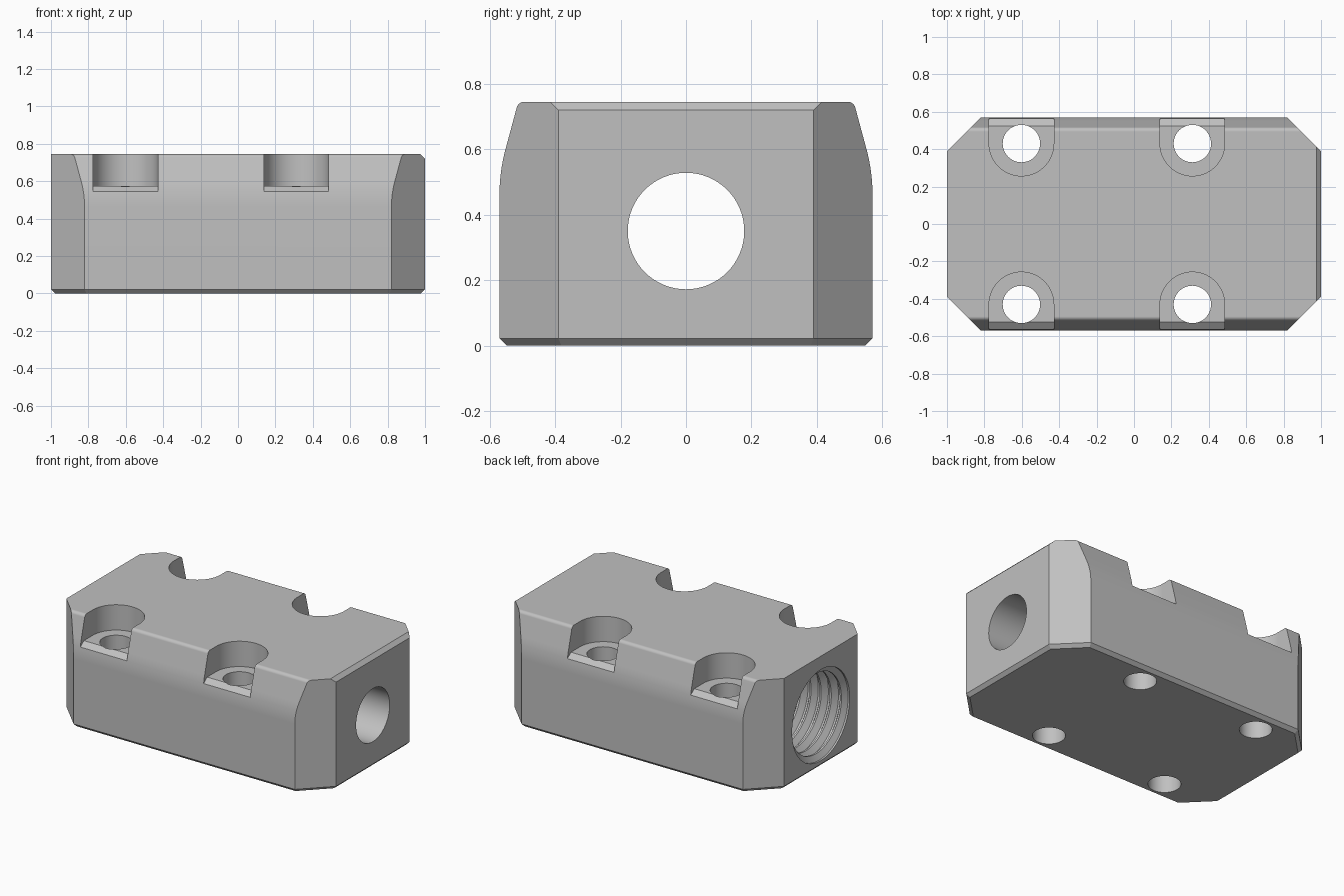
import bpy, bmesh, math
from mathutils import Vector

cube = bpy.data.objects.get("Cube")
if cube:
    bpy.data.objects.remove(cube, do_unlink=True)

steel = bpy.data.materials.new("plain_grey")
steel.use_nodes = True
GREY = (0.53, 0.53, 0.53, 1)
steel.diffuse_color = GREY
steel.node_tree.nodes["Principled BSDF"].inputs["Base Color"].default_value = GREY

HALF_X, HALF_Y, TOP = 1.0, 0.57, 0.745
CHAMFER = 0.022
BORE_Z = 0.35


def make_object(name, bm):
    bmesh.ops.recalc_face_normals(bm, faces=bm.faces)
    mesh = bpy.data.meshes.new(name)
    bm.to_mesh(mesh)
    bm.free()
    mesh.materials.append(steel)
    obj = bpy.data.objects.new(name, mesh)
    bpy.context.collection.objects.link(obj)
    return obj


def slice_off(bm, point, normal):
    """Remove everything beyond a plane and cap the cut."""
    geom = bm.verts[:] + bm.edges[:] + bm.faces[:]
    bmesh.ops.bisect_plane(bm, geom=geom, dist=1e-6, plane_co=point,
                           plane_no=Vector(normal).normalized(), clear_outer=True)
    bmesh.ops.holes_fill(bm, edges=[e for e in bm.edges if e.is_boundary], sides=0)


# Cross-section: straight side, gentle arc, 15 degree slope, rounded top edge
def arc(cy, cz, r, start, end, steps):
    for i in range(steps + 1):
        a = math.radians(start + (end - start) * i / steps)
        yield cy + r * math.cos(a), cz + r * math.sin(a)


side = [(HALF_Y, 0)]
side += arc(HALF_Y - 0.54, 0.46, 0.54, 0, 15, 8)
side += arc(0.494, TOP - 0.024, 0.024, 15, 90, 8)
section = side + [(-y, z) for y, z in reversed(side)]

bm = bmesh.new()
face = bm.faces.new([bm.verts.new((-HALF_X, y, z)) for y, z in section])
ext = bmesh.ops.extrude_face_region(bm, geom=[face])
bmesh.ops.translate(bm, vec=(2 * HALF_X, 0, 0),
                    verts=[v for v in ext["geom"] if isinstance(v, bmesh.types.BMVert)])
bmesh.ops.recalc_face_normals(bm, faces=bm.faces)

# Vertical corner cuts, then the chamfer all round the base
corners = [(sx, sy) for sx in (-1, 1) for sy in (-1, 1)]
for sx, sy in corners:
    slice_off(bm, (sx * HALF_X, sy * 0.39, 0), (sx, sy, 0))
for s in (-1, 1):
    slice_off(bm, (s * HALF_X, 0, CHAMFER), (s, 0, -1))
    slice_off(bm, (0, s * HALF_Y, CHAMFER), (0, s, -1))
for sx, sy in corners:
    d = math.sqrt(0.5)
    slice_off(bm, (sx * HALF_X, sy * 0.39, CHAMFER), (sx * d, sy * d, -1))
# Small bevel on the top of one end only
slice_off(bm, (HALF_X, 0, TOP - 0.025), (1, 0, 1))
block = make_object("mounting_block", bm)


# U-shaped bolt pocket with a sloping lip at its open side
def pocket_cutter(x, s):
    r, cy, floor, lip, out = 0.173, 0.43, 0.575, 0.525, 0.7
    pts = [(px, py, floor) for px, py in arc(0, cy, r, 180, 360, 32)]
    pts += [(r, lip, floor), (r, out, floor - (out - lip) * 0.75),
            (-r, out, floor - (out - lip) * 0.75), (-r, lip, floor)]
    bm = bmesh.new()
    low = [bm.verts.new((x + px, s * py, z)) for px, py, z in pts]
    high = [bm.verts.new((x + px, s * py, 1)) for px, py, z in pts]
    n = len(pts)
    for i in range(n):
        j = (i + 1) % n
        bm.faces.new((low[i], low[j], high[j], high[i]))
    bm.faces.new(high)
    bm.faces.new(low[:n - 3] + [low[-1]])
    bm.faces.new(low[n - 4:])
    return make_object("pocket_cutter", bm)


def bolt_hole_cutter(x, s):
    bm = bmesh.new()
    bmesh.ops.create_cone(bm, cap_ends=True, segments=48, radius1=0.1, radius2=0.1, depth=3)
    bmesh.ops.translate(bm, vec=(x, s * 0.43, 0), verts=bm.verts)
    return make_object("bolt_hole_cutter", bm)


# Stepped bore: threaded from one end, plain narrow hole at the other
def bore_cutter():
    major, minor, plain, pitch, end = 0.305, 0.268, 0.178, 0.075, 0.7
    prof = [(-1.2, major), (-HALF_X + 0.012, major)]
    x = -HALF_X + 0.035
    while x + pitch < end:
        prof += [(x, minor), (x + 0.012, minor),
                 (x + 0.036, major), (x + 0.048, major)]
        x += pitch
    prof += [(x, minor), (end, minor), (end, plain), (1.2, plain)]
    segs = 64
    bm = bmesh.new()
    rings = []
    for px, r in prof:
        rings.append([bm.verts.new((px, r * math.cos(math.tau * i / segs),
                                    BORE_Z + r * math.sin(math.tau * i / segs)))
                      for i in range(segs)])
    for a, b in zip(rings, rings[1:]):
        for i in range(segs):
            j = (i + 1) % segs
            bm.faces.new((a[i], a[j], b[j], b[i]))
    bm.faces.new(rings[0])
    bm.faces.new(rings[-1])
    return make_object("bore_cutter", bm)


cutters = [bore_cutter()]
for bolt_x in (-0.602, 0.312):
    for s in (-1, 1):
        cutters += [pocket_cutter(bolt_x, s), bolt_hole_cutter(bolt_x, s)]

# Cut everything, then drop the cutters
bpy.ops.object.select_all(action="DESELECT")
block.select_set(True)
bpy.context.view_layer.objects.active = block
for cutter in cutters:
    cutter.hide_render = True
    mod = block.modifiers.new("cut", "BOOLEAN")
    mod.operation, mod.solver, mod.object = "DIFFERENCE", "EXACT", cutter
    bpy.ops.object.modifier_apply(modifier=mod.name)
    bpy.data.objects.remove(cutter, do_unlink=True)

# Smooth curves, sharp edges, flat-looking large faces
bpy.ops.object.shade_smooth_by_angle(angle=math.radians(25))
weighted = block.modifiers.new("weighted_normals", "WEIGHTED_NORMAL")
weighted.keep_sharp = True
